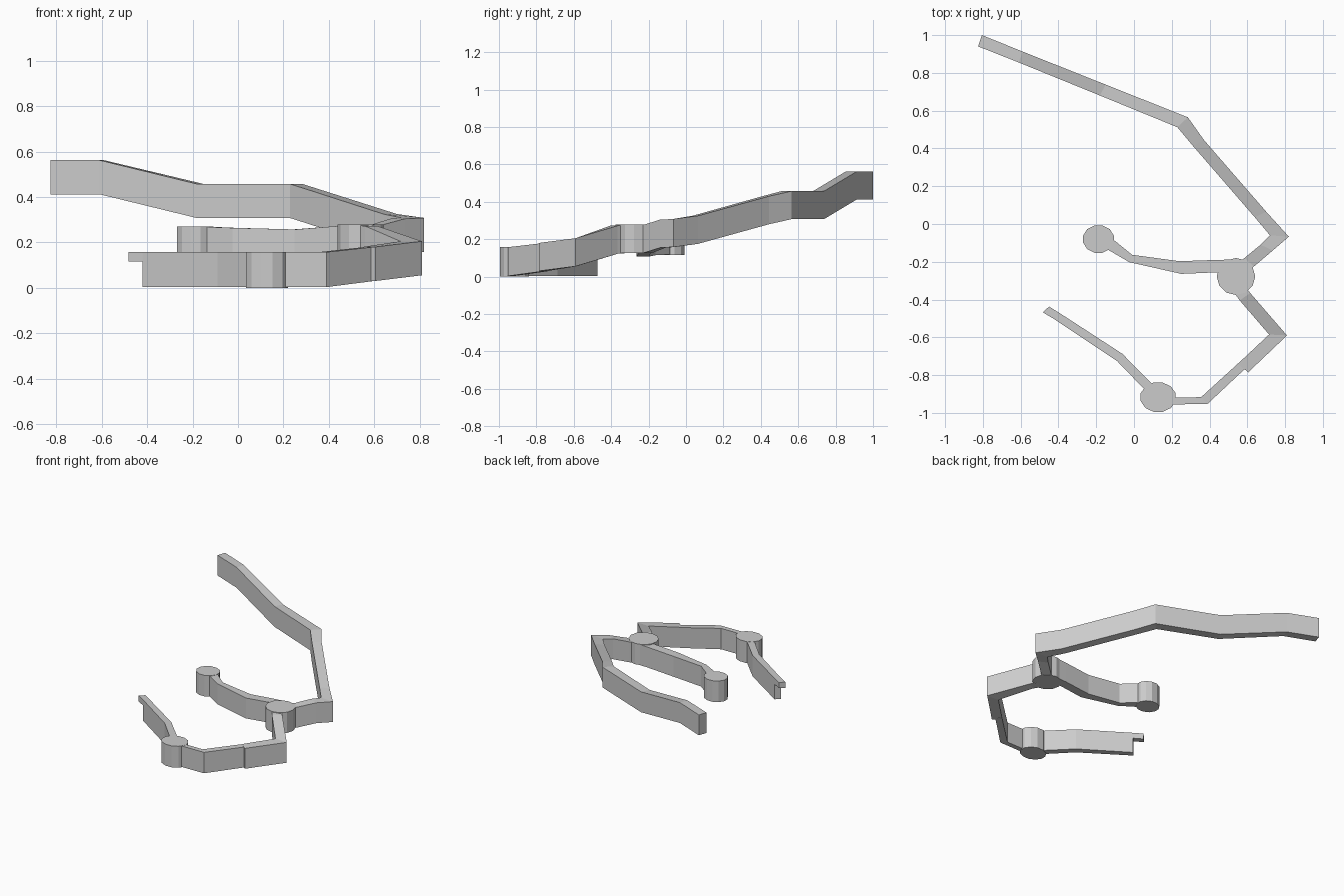
import bpy, bmesh, math

H = 0.15  # height of the walls


def strip(name, sections):
    """Closed wall from cross-sections (left x, y, right x, y, top z, bottom z)."""
    bm = bmesh.new()
    rings = []
    for s in sections:
        lx, ly, rx, ry, top = s[:5]
        low = s[5] if len(s) > 5 else top - H
        rings.append([bm.verts.new(p) for p in
                      ((lx, ly, low), (rx, ry, low), (rx, ry, top), (lx, ly, top))])
    for a, b in zip(rings, rings[1:]):
        for i in range(4):
            j = (i + 1) % 4
            bm.faces.new((a[i], a[j], b[j], b[i]))
    bm.faces.new(rings[0])
    bm.faces.new(rings[-1])
    bmesh.ops.recalc_face_normals(bm, faces=bm.faces)
    finish(name, bm)


def platform(name, x, y, rx, ry, low, top, turn=0.0, sides=12):
    """Flat-sided round platform."""
    bm = bmesh.new()
    ring = [bm.verts.new((x + rx * math.cos(turn + i * math.tau / sides),
                          y + ry * math.sin(turn + i * math.tau / sides), low))
            for i in range(sides)]
    face = bm.faces.new(ring)
    up = bmesh.ops.extrude_face_region(bm, geom=[face])
    for v in up["geom"]:
        if isinstance(v, bmesh.types.BMVert):
            v.co.z = top
    bmesh.ops.recalc_face_normals(bm, faces=bm.faces)
    finish(name, bm)


def finish(name, bm):
    mesh = bpy.data.meshes.new(name)
    bm.to_mesh(mesh)
    bm.free()
    bpy.context.collection.objects.link(bpy.data.objects.new(name, mesh))


# Long upper path, stepping down to the junction
strip("upper_path", [
    (-0.805, 1.0, -0.825, 0.94, 0.562),
    (-0.59, 0.913, -0.61, 0.855, 0.562),
    (-0.15, 0.738, -0.18, 0.68, 0.457),
    (0.285, 0.565, 0.23, 0.512, 0.457),
    (0.37, 0.445, 0.315, 0.41, 0.43),
    (0.70, 0.065, 0.64, 0.035, 0.325),
    (0.82, -0.067, 0.72, -0.06, 0.308),
    (0.735, -0.14, 0.67, -0.11, 0.304),
    (0.635, -0.225, 0.585, -0.18, 0.277),
    (0.58, -0.272, 0.53, -0.23, 0.277)])

# Junction platform
platform("junction_platform", 0.54, -0.278, 0.102, 0.098, 0.125, 0.278)

# Middle branch and its round end
strip("middle_branch", [
    (0.54, -0.188, 0.54, -0.26, 0.276),
    (0.44, -0.19, 0.44, -0.256, 0.272),
    (0.24, -0.197, 0.25, -0.264, 0.257),
    (-0.01, -0.163, -0.025, -0.202, 0.264),
    (-0.10, -0.09, -0.135, -0.138, 0.268),
    (-0.16, -0.06, -0.18, -0.11, 0.268)])
platform("branch_end_platform", -0.188, -0.08, 0.084, 0.075, 0.115, 0.27,
         math.radians(15))

# Lower path: junction to the turn, then down to the front
strip("lower_path_turn", [
    (0.575, -0.31, 0.52, -0.35, 0.276),
    (0.615, -0.365, 0.56, -0.405, 0.272),
    (0.81, -0.59, 0.715, -0.585, 0.205),
    (0.605, -0.785, 0.55, -0.74, 0.18)])
strip("front_path", [
    (0.60, -0.755, 0.56, -0.73, 0.18),
    (0.39, -0.952, 0.355, -0.917, 0.157, 0.003),
    (0.23, -0.955, 0.225, -0.918, 0.157, 0.003),
    (0.15, -0.955, 0.15, -0.918, 0.157, 0.003)])

# Front platform
platform("front_platform", 0.128, -0.917, 0.096, 0.08, 0.0, 0.158,
         math.radians(15))

# Left arm, with the undercut tip
strip("left_arm", [
    (0.13, -0.88, 0.09, -0.91, 0.157, 0.003),
    (0.095, -0.845, 0.055, -0.875, 0.157, 0.003),
    (-0.062, -0.687, -0.09, -0.725, 0.157, 0.003),
    (-0.39, -0.474, -0.42, -0.505, 0.157, 0.003)])
strip("left_arm_tip", [
    (-0.39, -0.474, -0.42, -0.505, 0.157, 0.115),
    (-0.45, -0.437, -0.482, -0.468, 0.157, 0.115)])
